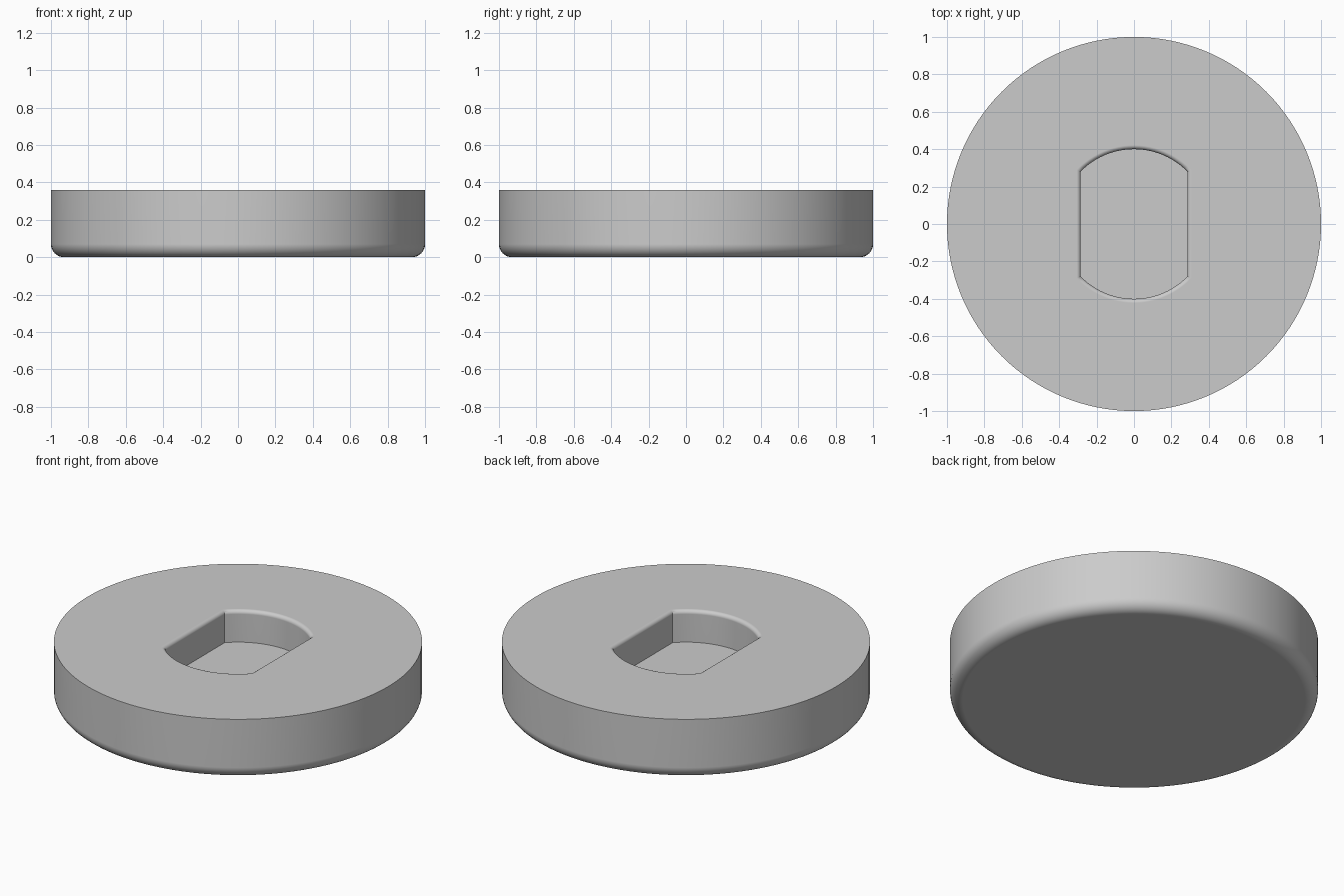
import bpy, bmesh, math

if "Cube" in bpy.data.objects:
    bpy.data.objects.remove(bpy.data.objects["Cube"])

SEG = 128            # sides of the disc
HEIGHT = 0.36        # disc thickness
EDGE_R = 0.07        # rounding of the lower edge
FLOOR_Z = 0.17       # pocket floor
HALF_W, ARC_R = 0.285, 0.40   # pocket half width and end arc radius
RIM_R = 0.022        # rounding of the pocket rim


def loft(name, rings):
    """Closed solid through a stack of equally sized point rings."""
    bm = bmesh.new()
    loops = [[bm.verts.new(p) for p in ring] for ring in rings]
    n = len(loops[0])
    for a, b in zip(loops, loops[1:]):
        for i in range(n):
            j = (i + 1) % n
            bm.faces.new((a[i], a[j], b[j], b[i]))
    bm.faces.new(loops[0][::-1])
    bm.faces.new(loops[-1])
    mesh = bpy.data.meshes.new(name)
    bm.to_mesh(mesh)
    bm.free()
    obj = bpy.data.objects.new(name, mesh)
    bpy.context.collection.objects.link(obj)
    return obj


def circle(r, z):
    return [(r * math.cos(math.tau * i / SEG), r * math.sin(math.tau * i / SEG), z)
            for i in range(SEG)]


def pocket_outline(grow, z, steps=24):
    """Circle with two flat sides, enlarged by grow."""
    r, w = ARC_R + grow, HALF_W + grow
    start = math.acos(w / r)
    arc = [start + (math.pi - 2 * start) * i / steps for i in range(steps + 1)]
    half = [(r * math.cos(a), r * math.sin(a), z) for a in arc]
    return half + [(-x, -y, z) for x, y, z in half]


# Disc with rounded lower edge and crisp upper edge
profile = []
for i in range(9):
    a = math.pi / 2 * i / 8
    profile.append((1 - EDGE_R + EDGE_R * math.sin(a), EDGE_R - EDGE_R * math.cos(a)))
profile.append((1, HEIGHT))
disc = loft("slotted_disc", [circle(r, z) for r, z in profile])

# Pocket cutter flaring out to the rounded rim
rings = [pocket_outline(0, FLOOR_Z)]
for i in range(7):
    a = math.pi / 2 * i / 6
    rings.append(pocket_outline(RIM_R * (1 - math.cos(a)),
                                HEIGHT - RIM_R + RIM_R * math.sin(a)))
rings.append(pocket_outline(RIM_R, HEIGHT + 0.1))
cutter = loft("pocket_cutter", rings)
cutter.hide_render = True

# Cut the pocket
cut = disc.modifiers.new("pocket", 'BOOLEAN')
cut.operation = 'DIFFERENCE'
cut.solver = 'EXACT'
cut.object = cutter
bpy.context.view_layer.objects.active = disc
disc.select_set(True)
cutter.select_set(False)
bpy.ops.object.modifier_apply(modifier=cut.name)
bpy.data.objects.remove(cutter, do_unlink=True)

# Single grey finish
grey = bpy.data.materials.new("plain_grey")
grey.diffuse_color = (0.6, 0.6, 0.6, 1)
grey.use_nodes = True
grey.node_tree.nodes["Principled BSDF"].inputs["Base Color"].default_value = grey.diffuse_color
disc.data.materials.clear()
disc.data.materials.append(grey)
for p in disc.data.polygons:
    p.material_index = 0

# Smooth rounded parts, keep the flats flat
bpy.ops.object.shade_smooth_by_angle(angle=math.radians(30))
weighted = disc.modifiers.new("flat_normals", 'WEIGHTED_NORMAL')
weighted.keep_sharp = True
